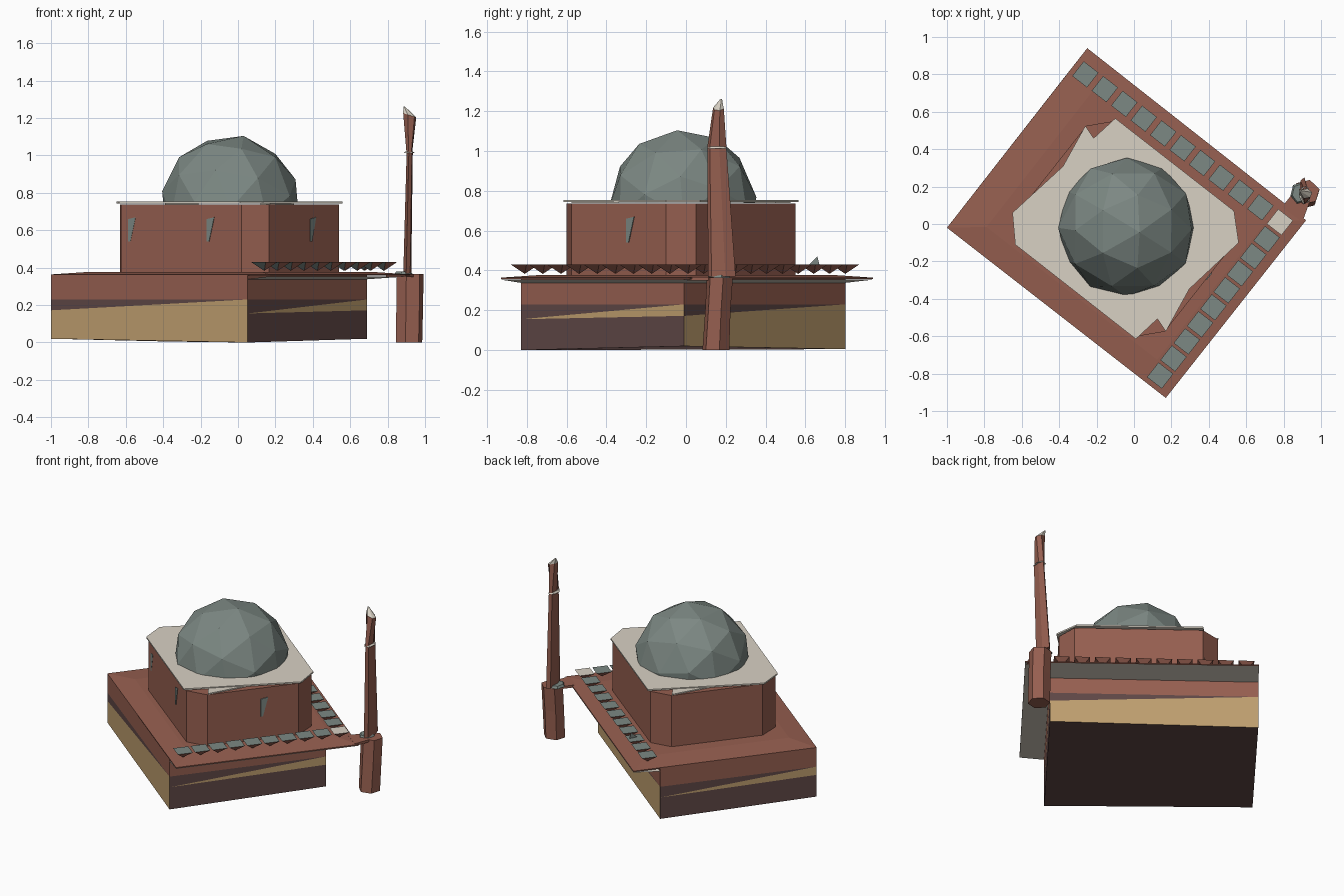
import bpy, bmesh, math
from mathutils import Matrix, Vector

if "Cube" in bpy.data.objects:
    bpy.data.objects.remove(bpy.data.objects["Cube"])


def material(name, rgb):
    m = bpy.data.materials.new(name)
    lin = [((c / 255 + 0.055) / 1.055) ** 2.4 for c in rgb]
    m.diffuse_color = (*lin, 1)
    m.use_nodes = True
    m.node_tree.nodes["Principled BSDF"].inputs["Base Color"].default_value = m.diffuse_color
    return m


BRICK, STONE, SLATE, SAND, DARK = range(5)
MATS = [material("brick_red", (150, 95, 80)), material("pale_stone", (216, 209, 196)),
        material("slate_grey", (124, 136, 131)), material("sand", (190, 158, 110)),
        material("dark_purple", (95, 71, 70))]


def finish(bm, name, fix=True):
    if fix:
        bmesh.ops.recalc_face_normals(bm, faces=bm.faces)
    me = bpy.data.meshes.new(name)
    bm.to_mesh(me)
    bm.free()
    for m in MATS:
        me.materials.append(m)
    ob = bpy.data.objects.new(name, me)
    bpy.context.collection.objects.link(ob)
    return ob


def face(bm, pts, mat):
    f = bm.faces.new([bm.verts.new(p) for p in pts])
    f.material_index = mat
    return f


def loft(bm, rings, mats):
    """Bridge rings of equal length, cap both ends; mats holds one index per span."""
    vr = [[bm.verts.new(p) for p in r] for r in rings]
    n = len(vr[0])
    for a, b, m in zip(vr, vr[1:], mats):
        for i in range(n):
            j = (i + 1) % n
            bm.faces.new((a[i], a[j], b[j], b[i])).material_index = m
    bm.faces.new(vr[0][::-1]).material_index = mats[0]
    bm.faces.new(vr[-1]).material_index = mats[-1]


def at(p, z):
    return (p[0], p[1], z)


# Main directions and the corners of the podium and its overhanging terrace
U, V = Vector((0.79, -0.613)), Vector((0.615, 0.788))
W, S, E, N = (-1, -0.02), (0.05, -0.83), (0.69, -0.01), (-0.36, 0.80)
TS, TE, TN = (0.17, -0.93), (0.92, 0.02), (-0.25, 0.94)
LOW = {W: 0.02, S: 0.0, E: 0.02, N: 0.005}

# Podium with slanted colour bands, the same pattern on opposite sides
bm = bmesh.new()
TOP, MID = 0.358, 0.23
for a, b in ((W, S), (E, N)):
    face(bm, [at(a, MID), at(b, MID), at(b, TOP), at(a, TOP)], BRICK)
    face(bm, [at(a, 0.172), at(b, MID), at(a, MID)], DARK)
    face(bm, [at(a, LOW[a]), at(b, LOW[b]), at(b, MID), at(a, 0.172)], SAND)
for a, b in ((S, E), (N, W)):
    face(bm, [at(a, MID), at(b, MID), at(b, TOP), at(a, TOP)], BRICK)
    face(bm, [at(a, 0.155), at(b, MID), at(a, MID)], DARK)
    face(bm, [at(a, 0.155), at(b, 0.172), at(b, MID)], SAND)
    face(bm, [at(a, LOW[a]), at(b, LOW[b]), at(b, 0.172), at(a, 0.155)], DARK)
face(bm, [at(p, LOW[p]) for p in (N, E, S, W)], DARK)
finish(bm, "podium", fix=False)

# Terrace slab rising slightly towards the hall
bm = bmesh.new()
outer = [W, TS, TE, TN]
inner = [(-0.04 + (x + 0.04) * 0.78, y * 0.78) for x, y in outer]
loft(bm, [[at(p, 0.357) for p in outer], [at(p, 0.364) for p in outer],
          [at(p, 0.378) for p in inner]], [BRICK, BRICK])
finish(bm, "terrace")

# Pale soffits under the two overhanging edges
bm = bmesh.new()
face(bm, [at(S, 0.338), at(TS, 0.354), at(TE, 0.354), at(E, 0.338)][::-1], STONE)
face(bm, [at(E, 0.338), at(TE, 0.354), at(TN, 0.354), at(N, 0.338)][::-1], STONE)
finish(bm, "soffit", fix=False)

# Inverted pyramid battlements along the two overhanging edges
row_a = [Vector((-0.26, 0.80)).lerp(Vector((0.78, 0.01)), i / 10) for i in range(11)]
row_b = [Vector((0.78, 0.01)).lerp(Vector((0.14, -0.81)), i / 9) for i in range(1, 10)]
bm = bmesh.new()
for c in row_a + row_b:
    corner = c is row_a[-1]
    q = [at(c + U * sx * 0.05 + V * sy * 0.05, 0.43)
         for sx, sy in ((-1, -1), (1, -1), (1, 1), (-1, 1))]
    face(bm, q, STONE if corner else SLATE)
    for i in range(4):
        face(bm, [q[(i + 1) % 4], q[i], at(c, 0.383)], SLATE if i == 0 else BRICK)
# Small upright spur on the third battlement
for s in (1, -1):
    face(bm, [(-0.055, 0.62, 0.43), (-0.03, 0.67, 0.43), (-0.035, 0.66, 0.47)][::s], SLATE)
finish(bm, "battlements", fix=False)

# Hall with chamfered corners
half = [(0.02, -0.60), (0.165, -0.575), (0.54, -0.10), (0.535, 0.05)]
hall = half + [(-0.09 - x, -0.05 - y) for x, y in half]
bm = bmesh.new()
loft(bm, [[at(p, 0.37) for p in hall], [at(p, 0.737) for p in hall]], [BRICK])
finish(bm, "hall")

# Pale hall roof with a loose shard on two opposite sides
roof = [(0.01, -0.615), (0.56, -0.10), (0.535, 0.07), (-0.10, 0.565), (-0.65, 0.06), (-0.635, -0.11)]
bm = bmesh.new()
loft(bm, [[at(p, 0.743) for p in roof], [at(p, 0.753) for p in roof]], [STONE])
shard = [(0.12, -0.50), (0.17, -0.575), (0.30, -0.34)]
for tri in (shard, [(-0.09 - x, -0.05 - y) for x, y in shard]):
    loft(bm, [[at(p, 0.739) for p in tri], [at(p, 0.747) for p in tri]], [STONE])
finish(bm, "hall_roof")

# Tapered slit windows, thin plates on the two front walls
bm = bmesh.new()
slit = [(-0.025, 0.66), (0.025, 0.67), (-0.01, 0.54), (-0.025, 0.54)]
for c, along, out in (((-0.565, -0.143), U, -V), ((-0.145, -0.471), U, -V),
                      ((0.40, -0.279), V, U)):
    c = Vector(c)
    rings = [[at(c + along * s + out * d, z) for s, z in slit] for d in (-0.005, 0.004)]
    loft(bm, rings, [SLATE])
finish(bm, "windows")

# Faceted dome cut off at the roof
bm = bmesh.new()
bmesh.ops.create_icosphere(bm, subdivisions=2, radius=0.372)
bmesh.ops.transform(bm, verts=bm.verts, matrix=Matrix.Translation((-0.04, -0.017, 0.74))
                    @ Matrix.Rotation(math.radians(15), 4, 'Z')
                    @ Matrix.Rotation(math.radians(37.38), 4, 'X'))
bmesh.ops.bisect_plane(bm, geom=bm.verts[:] + bm.edges[:] + bm.faces[:], dist=1e-4,
                       plane_co=(0, 0, 0.742), plane_no=(0, 0, 1), clear_inner=True)
for f in bm.faces:
    f.material_index = SLATE
finish(bm, "dome")


# Tower: rough six-sided rings given as height, centre and half sizes
def ring(z, cx, cy, hx, hy, tilt=0.0):
    pts = []
    for i in range(6):
        t = math.pi / 3 * i + 0.25
        pts.append((cx + hx * math.cos(t), cy + hy * math.sin(t), z - tilt * math.cos(t)))
    return pts


def tower(name, rings, mats):
    bm = bmesh.new()
    loft(bm, [ring(*r) for r in rings], mats)
    finish(bm, name)


tower("tower_base", [(0, 0.915, 0.15, 0.072, 0.07), (0.2, 0.918, 0.16, 0.074, 0.066),
                     (0.365, 0.92, 0.17, 0.074, 0.068)], [BRICK, BRICK])
tower("tower_lower_collar", [(0.365, 0.885, 0.165, 0.05, 0.06),
                             (0.38, 0.885, 0.165, 0.04, 0.05)], [SLATE])
tower("tower_shaft", [(0.37, 0.905, 0.18, 0.022, 0.072),
                      (1.015, 0.918, 0.155, 0.017, 0.05)], [BRICK])
tower("tower_upper_collar", [(1.012, 0.915, 0.155, 0.032, 0.052),
                             (1.022, 0.915, 0.155, 0.02, 0.045)], [STONE])
tower("tower_head", [(1.018, 0.916, 0.155, 0.016, 0.05),
                     (1.215, 0.918, 0.163, 0.036, 0.028, 0.012),
                     (1.262, 0.888, 0.177, 0.004, 0.004)], [BRICK, STONE])

# Short bridge from the terrace corner to the tower
bm = bmesh.new()
deck = [(0.79, 0.09), (0.90, 0.01), (0.94, 0.12), (0.87, 0.19)]
loft(bm, [[at(p, 0.35) for p in deck], [at(p, 0.367) for p in deck]], [BRICK])
finish(bm, "bridge")
